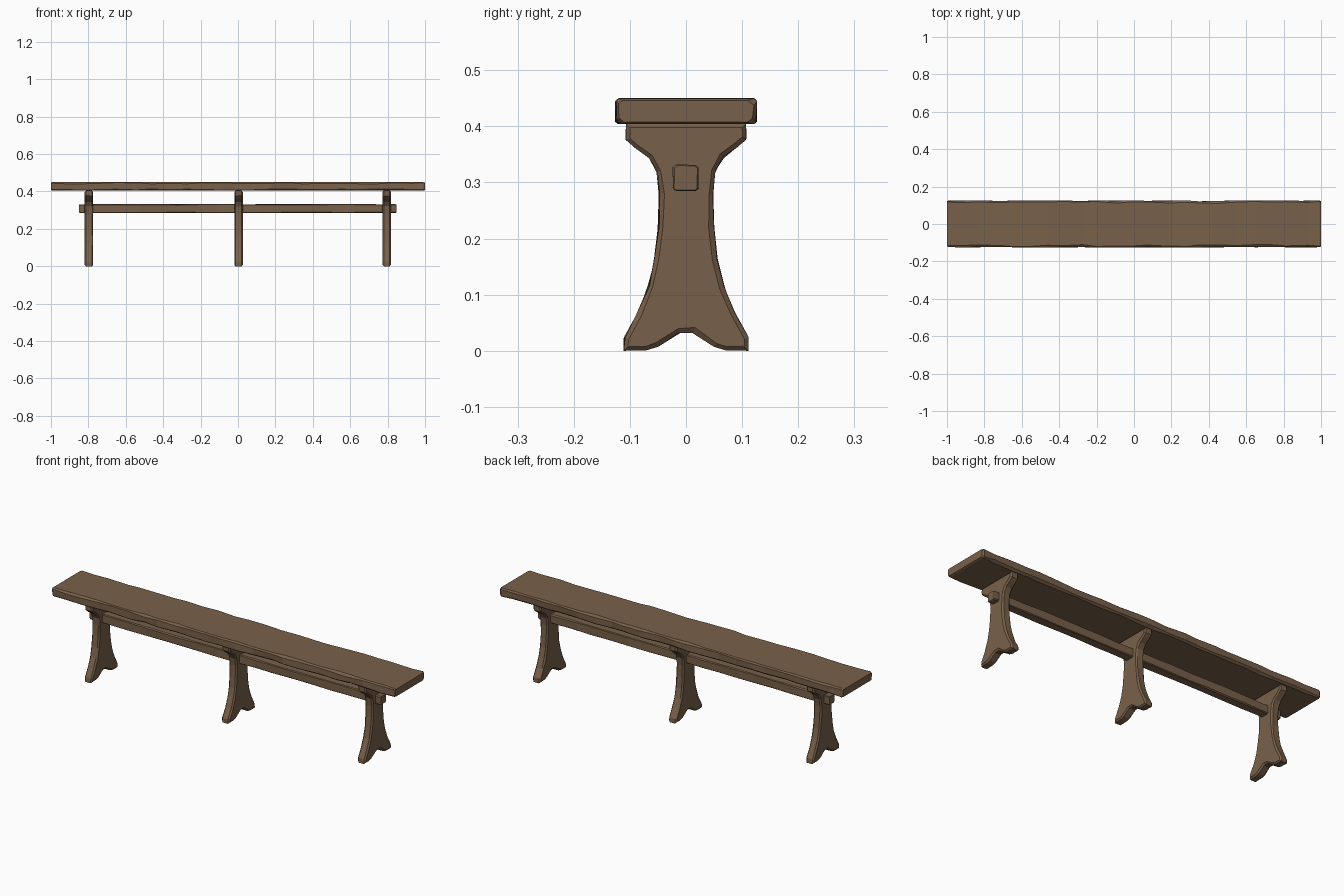
import bpy, bmesh, random
from mathutils import Vector

if "Cube" in bpy.data.objects:
    bpy.data.objects.remove(bpy.data.objects["Cube"])

random.seed(7)

wood = bpy.data.materials.new("brown wood")
wood.diffuse_color = (0.19, 0.118, 0.068, 1)
wood.use_nodes = True
wood.node_tree.nodes["Principled BSDF"].inputs["Base Color"].default_value = wood.diffuse_color


def finish(bm, name):
    bmesh.ops.recalc_face_normals(bm, faces=bm.faces)
    me = bpy.data.meshes.new(name)
    bm.to_mesh(me)
    bm.free()
    me.materials.append(wood)
    ob = bpy.data.objects.new(name, me)
    bpy.context.collection.objects.link(ob)
    return ob


def hewn_beam(name, x0, x1, hy, z0, z1, rings, chamfer, wobble):
    """Rough beam along x: eight-sided rings with uneven chamfers."""
    bm = bmesh.new()
    step = (x1 - x0) / rings
    end = chamfer * 0.8
    stations = [(x0, end)]
    stations += [(x0 + end, 0)]
    stations += [(x0 + step * (i + random.uniform(-0.25, 0.25)), 0) for i in range(1, rings)]
    stations += [(x1 - end, 0), (x1, end)]
    loops = []
    for x, inset in stations:
        h = hy - inset * 0.6
        lo, hi = z0 + inset * 0.4, z1 - inset * 0.4
        pts = []
        for sy, sz in ((-1, -1), (1, -1), (1, 1), (-1, 1)):
            c = chamfer * random.uniform(0.4, 1.2)
            side = h - random.uniform(0, wobble)
            z = lo if sz < 0 else hi - random.uniform(0, wobble * 0.3)
            a = (sy * side, z - sz * c * 0.8)      # point on the side
            b = (sy * (side - c), z)               # point on top or bottom
            pts += [b, a] if sy == sz * -1 else [a, b]
        loops.append([bm.verts.new((x, *p)) for p in pts])
    for a, b in zip(loops, loops[1:]):
        for i in range(8):
            j = (i + 1) % 8
            bm.faces.new((a[i], a[j], b[j], b[i]))
    bm.faces.new(loops[0])
    bm.faces.new(loops[-1])
    return finish(bm, name)


# half profile of a trestle leg: (y, z), from the foot arch up to the head
HALF = [(0.012, 0.033), (0.05, 0.007), (0.07, 0.001), (0.111, 0.0), (0.11, 0.024),
        (0.086, 0.068), (0.067, 0.115), (0.055, 0.165), (0.049, 0.22), (0.047, 0.28),
        (0.052, 0.32), (0.066, 0.345), (0.09, 0.362), (0.107, 0.377), (0.107, 0.405)]


def trestle_leg(name, x, thick=0.045):
    bm = bmesh.new()
    outline = HALF + [(-y, z) for y, z in reversed(HALF)]
    face = bm.faces.new([bm.verts.new((x - thick / 2, y, z)) for y, z in outline])
    ext = bmesh.ops.extrude_face_region(bm, geom=[face])
    moved = [g for g in ext["geom"] if isinstance(g, bmesh.types.BMVert)]
    bmesh.ops.translate(bm, verts=moved, vec=(thick, 0, 0))
    # chamfer the rims of both broad faces
    rims = [e for e in bm.edges if abs(e.verts[0].co.x - e.verts[1].co.x) < 1e-5]
    bmesh.ops.bevel(bm, geom=rims, offset=0.007, segments=1, affect='EDGES')
    # slight hand-carved unevenness
    for v in bm.verts:
        if 0.01 < v.co.z < 0.395:
            v.co += Vector((0, random.uniform(-1, 1), random.uniform(-1, 1))) * 0.0018
    return finish(bm, name)


# seat plank
hewn_beam("seat", -1.0, 1.0, 0.127, 0.404, 0.451, 22, 0.011, 0.006)

# stretcher running through all legs
hewn_beam("stretcher", -0.85, 0.847, 0.025, 0.285, 0.332, 16, 0.006, 0.003)

# three legs
for label, x in (("left_leg", -0.797), ("middle_leg", 0.003), ("right_leg", 0.795)):
    trestle_leg(label, x)
